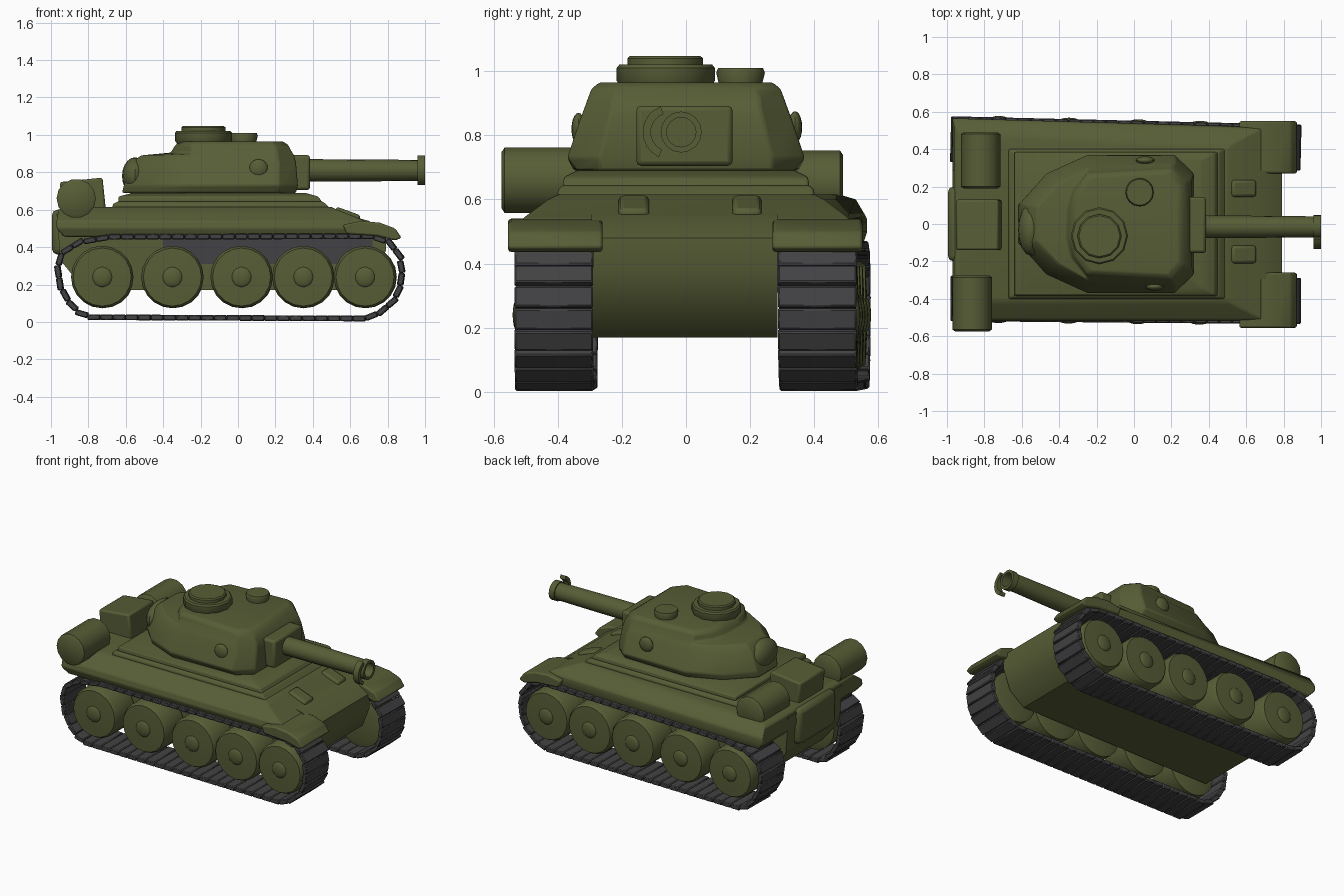
import bpy
import bmesh
from math import radians, pi, cos, sin
from mathutils import Vector, Matrix

default_cube = bpy.data.objects.get("Cube")
if default_cube:
    bpy.data.objects.remove(default_cube, do_unlink=True)


def make_material(name, colour):
    material = bpy.data.materials.new(name)
    material.use_nodes = True
    material.diffuse_color = (*colour, 1)
    shader = material.node_tree.nodes["Principled BSDF"]
    shader.inputs["Base Color"].default_value = (*colour, 1)
    shader.inputs["Roughness"].default_value = 0.8
    return material


olive = make_material("olive green", (0.095, 0.11, 0.037))
grey = make_material("dark track grey", (0.055, 0.055, 0.058))


def finish(name, bm, material=olive, bevel=0, segments=2):
    """Turn a bmesh into a named object with smooth shading and sharp edges."""
    bmesh.ops.recalc_face_normals(bm, faces=bm.faces)
    mesh = bpy.data.meshes.new(name)
    bm.to_mesh(mesh)
    bm.free()
    mesh.materials.append(material)
    obj = bpy.data.objects.new(name, mesh)
    bpy.context.collection.objects.link(obj)
    if bevel:
        modifier = obj.modifiers.new("soft edges", "BEVEL")
        modifier.width = bevel
        modifier.segments = segments
        modifier.limit_method = "ANGLE"
    bpy.ops.object.select_all(action="DESELECT")
    obj.select_set(True)
    bpy.context.view_layer.objects.active = obj
    bpy.ops.object.shade_smooth_by_angle(angle=radians(35))


def loft(name, rings, **options):
    """Skin a stack of matching rings and cap both ends."""
    bm = bmesh.new()
    loops = [[bm.verts.new(point) for point in ring] for ring in rings]
    for lower, upper in zip(loops, loops[1:]):
        for i in range(len(lower)):
            j = (i + 1) % len(lower)
            bm.faces.new((lower[i], lower[j], upper[j], upper[i]))
    bm.faces.new(loops[0])
    bm.faces.new(loops[-1])
    finish(name, bm, **options)


def box(name, low, high, tilt=0, **options):
    low, high = Vector(low), Vector(high)
    bm = bmesh.new()
    place = Matrix.Translation((low + high) / 2) @ Matrix.Rotation(tilt, 4, "Y")
    bmesh.ops.create_cube(bm, size=1, matrix=place @ Matrix.Diagonal((*(high - low), 1)))
    finish(name, bm, **options)


def side_profile(name, points, y_low, y_high, **options):
    loft(name, [[(x, y, z) for x, z in points] for y in (y_low, y_high)], **options)


def turned(name, origin, axis, profile, sides=16, **options):
    """Revolve (distance, radius) steps around an axis through the origin."""
    turn = Vector(axis).to_track_quat("Z", "Y")
    rings = []
    for along, radius in profile:
        rings.append([Vector(origin) + turn @ Vector((radius * cos(2 * pi * i / sides),
                      radius * sin(2 * pi * i / sides), along)) for i in range(sides)])
    loft(name, rings, **options)


def dome(name, centre, size, **options):
    bm = bmesh.new()
    bmesh.ops.create_uvsphere(bm, u_segments=16, v_segments=10, radius=1,
                              matrix=Matrix.Translation(centre) @ Matrix.Diagonal((*size, 1)))
    finish(name, bm, **options)


# Lower hull: rounded nose, sloping tail, grey panels behind the wheels
side_profile("lower_hull", [(-0.82, 0.17), (-0.95, 0.33), (-0.97, 0.58), (0.48, 0.6),
             (0.7, 0.54), (0.79, 0.48), (0.79, 0.38), (0.74, 0.25), (0.63, 0.17)],
             -0.295, 0.285)
box("tail_plate", (-0.995, -0.2, 0.36), (-0.9, 0.2, 0.6), bevel=0.03)
for side, y in (("right", -0.297), ("left", 0.287)):
    box(side + "_flank_panel", (-0.4, y - 0.004, 0.31), (0.72, y + 0.004, 0.455), material=grey)


# Upper hull, wider at its left rear corner, and stepped deck under the turret
def slab(name, levels, **options):
    loft(name, [[(back, -half, z), (front, -half, z), (front, half, z), (back, half + flare, z)]
                for z, back, front, half, flare in levels], **options)


slab("upper_hull", [(0.455, -0.93, 0.7, 0.5, 0.05), (0.5, -0.97, 0.7, 0.52, 0.045),
                    (0.54, -0.97, 0.68, 0.51, 0.055), (0.6, -0.96, 0.53, 0.43, 0.1),
                    (0.615, -0.93, 0.5, 0.4, 0.08)], bevel=0.008)
slab("deck_lower_step", [(0.6, -0.67, 0.5, 0.4, 0), (0.63, -0.67, 0.47, 0.4, 0),
                         (0.645, -0.64, 0.45, 0.385, 0)], bevel=0.008)
slab("deck_upper_step", [(0.64, -0.64, 0.45, 0.385, 0), (0.67, -0.64, 0.43, 0.38, 0),
                         (0.69, -0.56, 0.36, 0.34, 0)], bevel=0.008)

# Glacis boxes and curved front fenders
for name, low, high in (("right", -0.21, -0.115), ("left", 0.145, 0.235)):
    box(name + "_glacis_box", (0.51, low, 0.525), (0.65, high, 0.595), radians(20), bevel=0.015)
fender = [(0.56, 0.52), (0.66, 0.54), (0.76, 0.53), (0.84, 0.5),
          (0.875, 0.45), (0.84, 0.435), (0.74, 0.46), (0.58, 0.47)]
side_profile("right_front_fender", fender, -0.555, -0.26, bevel=0.01)
side_profile("left_front_fender", fender, 0.27, 0.55, bevel=0.01)

# Rear drums and stowage box
drum = ((0, 0.09), (0.01, 0.105), (0.29, 0.105), (0.3, 0.09))
turned("right_rear_drum", (-0.865, -0.575, 0.66), (0, 1, 0), drum, 14)
turned("left_rear_drum", (-0.82, 0.19, 0.65), (0, 1, 0), drum, 14)
box("rear_stowage_box", (-0.945, -0.14, 0.59), (-0.715, 0.13, 0.76), radians(-6), bevel=0.012)

# Cast turret, each level a mirrored half outline
turret_levels = {
    0.69: [(0.31, 0.27), (0.22, 0.34), (-0.25, 0.35), (-0.46, 0.26), (-0.62, 0.1)],
    0.73: [(0.32, 0.27), (0.22, 0.37), (-0.25, 0.37), (-0.47, 0.27), (-0.61, 0.11)],
    0.85: [(0.31, 0.24), (0.22, 0.33), (-0.25, 0.32), (-0.44, 0.23), (-0.565, 0.1)],
    0.89: [(0.3, 0.23), (0.21, 0.315), (-0.25, 0.3), (-0.41, 0.21), (-0.52, 0.09)],
    0.905: [(0.29, 0.23), (0.21, 0.31), (-0.25, 0.28), (-0.33, 0.18), (-0.36, 0.08)],
    0.945: [(0.27, 0.22), (0.2, 0.295), (-0.25, 0.27), (-0.32, 0.17), (-0.335, 0.08)],
    0.965: [(0.24, 0.2), (0.18, 0.27), (-0.23, 0.25), (-0.29, 0.16), (-0.31, 0.07)],
}
loft("turret", [[(x, y, z) for x, y in half] + [(x, -y, z) for x, y in reversed(half)]
                for z, half in turret_levels.items()], bevel=0.008)
dome("turret_rear_bulge", (-0.55, -0.03, 0.78), (0.07, 0.14, 0.1))
dome("right_turret_port", (0.11, -0.335, 0.82), (0.05, 0.022, 0.05))
dome("left_turret_port", (0.06, 0.34, 0.825), (0.05, 0.022, 0.05))

# Cupola and hatch
turned("cupola", (-0.185, -0.063, 0.95), (0, 0, 1),
       ((0, 0.14), (0.02, 0.153), (0.06, 0.153), (0.07, 0.145)), 12)
turned("cupola_lid", (-0.185, -0.065, 1.01), (0, 0, 1),
       ((0, 0.118), (0.03, 0.118), (0.037, 0.11)), 12)
turned("small_hatch", (0.03, 0.17, 0.95), (0, 0, 1),
       ((0, 0.065), (0.045, 0.076), (0.06, 0.07)))

# Gun with a hollow muzzle and a broken lip around one side
box("mantlet", (0.26, -0.155, 0.705), (0.385, 0.145, 0.892), bevel=0.015)
turned("gun_barrel", (0.36, -0.015, 0.81), (1, 0, 0),
       ((0, 0.06), (0.3, 0.059), (0.6, 0.056), (0.6, 0.064), (0.64, 0.064),
        (0.64, 0.046), (0.5, 0.046)))
lip_rings = []
for step in range(9):
    angle = radians(110 + 17 * step)
    lip_rings.append([(x, -0.05 + radius * cos(angle), 0.81 + radius * sin(angle))
                      for x, radius in ((0.96, 0.06), (1, 0.06), (1, 0.085), (0.96, 0.085))])
loft("muzzle_lip", lip_rings)

# Running gear
track_path = [Vector((x, 0, z)) for x, z in (
    (-0.77, 0.025), (0.68, 0.018), (0.76, 0.05), (0.83, 0.11), (0.865, 0.18), (0.878, 0.27),
    (0.86, 0.36), (0.81, 0.425), (0.71, 0.458), (-0.68, 0.455), (-0.85, 0.425),
    (-0.94, 0.37), (-0.965, 0.29), (-0.95, 0.19), (-0.9, 0.1), (-0.84, 0.045))]


def along_path(points, count):
    """Evenly spaced positions and directions on a closed path."""
    legs = list(zip(points, points[1:] + points[:1]))
    total = sum((b - a).length for a, b in legs)
    for step in range(count):
        left = total * step / count
        for a, b in legs:
            length = (b - a).length
            if left < length:
                yield a.lerp(b, left / length), (b - a).normalized()
                break
            left -= length


wheel_profile = ((-0.2, 0.13), (-0.19, 0.167), (-0.015, 0.167), (0.005, 0.155), (0.01, 0.06))
for side, direction, centre, yaw in (("right", -1, -0.405, -0.008), ("left", 1, 0.43, -0.024)):
    lean = Matrix.Translation((0, centre, 0)) @ Matrix.Rotation(yaw, 4, "Z")
    bm = bmesh.new()
    for position, heading in along_path(track_path, 62):
        pitch = Matrix.Rotation(-Vector((heading.x, heading.z)).angle_signed(Vector((1, 0))), 4, "Y")
        bmesh.ops.create_cube(bm, size=1, matrix=lean @ Matrix.Translation(position)
                              @ pitch @ Matrix.Diagonal((0.066, 0.245, 0.03, 1)))
    finish(side + "_track", bm, material=grey, bevel=0.005, segments=1)
    for number, x in enumerate((-0.725, -0.35, 0.02, 0.35, 0.68), 1):
        rim = lean @ Vector((x, direction * 0.107, 0.24))
        axis = (0, direction, 0)
        turned(f"{side}_wheel_{number}", rim, axis, wheel_profile, 20)
        dome(f"{side}_hub_{number}", rim + Vector(axis) * 0.005, (0.055, 0.018, 0.055))
